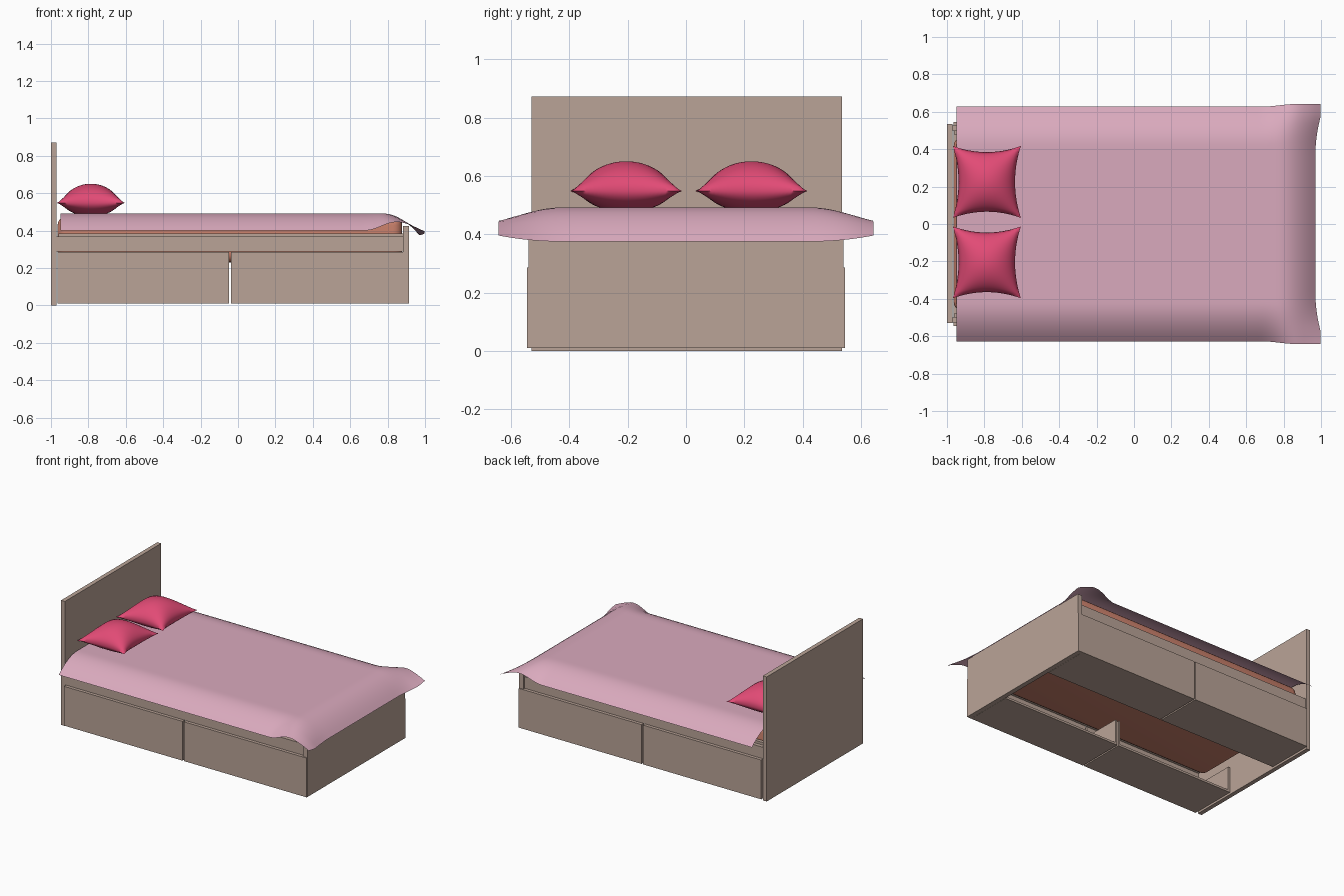
import bpy, bmesh

if "Cube" in bpy.data.objects:
    bpy.data.objects.remove(bpy.data.objects["Cube"])


def material(name, rgb):
    m = bpy.data.materials.new(name)
    m.diffuse_color = (*rgb, 1)
    m.use_nodes = True
    m.node_tree.nodes["Principled BSDF"].inputs["Base Color"].default_value = m.diffuse_color
    return m


WOOD = material("wood", (0.49, 0.37, 0.31))
PINK = material("pink_cloth", (0.70, 0.40, 0.51))
RED = material("pillow_cloth", (0.76, 0.07, 0.18))
CORAL = material("mattress_cloth", (0.60, 0.22, 0.15))


def add(name, bm, mat, smooth=None):
    bmesh.ops.recalc_face_normals(bm, faces=bm.faces)
    me = bpy.data.meshes.new(name)
    bm.to_mesh(me)
    bm.free()
    me.materials.append(mat)
    ob = bpy.data.objects.new(name, me)
    bpy.context.collection.objects.link(ob)
    if smooth:
        me.shade_smooth()
        me.set_sharp_from_angle(angle=smooth)
    return ob


def box(name, x, y, z, mat=WOOD, smooth=None, round_edges=0):
    bm = bmesh.new()
    bmesh.ops.create_cube(bm, size=1)
    for v in bm.verts:
        v.co = [(r[0] + r[1]) / 2 + c * (r[1] - r[0]) for c, r in zip(v.co, (x, y, z))]
    if round_edges:
        bmesh.ops.bevel(bm, geom=bm.edges[:], offset=round_edges, segments=5,
                        profile=0.5, affect='EDGES')
    return add(name, bm, mat, smooth)


def sheet(bm, nu, nv, f):
    """Grid surface from f(u, v), with u and v in -1..1."""
    g = [[bm.verts.new(f(2 * i / nu - 1, 2 * j / nv - 1)) for j in range(nv + 1)]
         for i in range(nu + 1)]
    for i in range(nu):
        for j in range(nv):
            bm.faces.new((g[i][j], g[i + 1][j], g[i + 1][j + 1], g[i][j + 1]))


def ramp(t, a, b):
    return min(max((t - a) / (b - a), 0), 1) ** 2


# End boards
box("headboard", (-1.0, -0.97), (-0.53, 0.535), (0, 0.872))
box("footboard", (0.882, 0.915), (-0.54, 0.54), (0.01, 0.425))

# Side rails and open-backed drawers, same on both sides
for side, s in (("front", -1), ("back", 1)):
    def span(a, b):
        return tuple(sorted((s * a, s * b)))
    box(side + "_rail", (-0.97, 0.882), span(0.50, 0.527), (0.287, 0.367))
    box(side + "_inner_rail", (-0.96, 0.882), span(0.475, 0.50), (0.287, 0.385))
    for label, x0, x1 in (("head", -0.965, -0.048), ("foot", -0.038, 0.914)):
        n = f"{side}_{label}_drawer"
        inner = min(x1, 0.881)
        box(n + "_front", (x0, x1), span(0.52, 0.546), (0.01, 0.285))
        box(n + "_bottom", (x0, inner), span(0.21, 0.52), (0.01, 0.025))
        box(n + "_side_a", (x0, x0 + 0.015), span(0.21, 0.52), (0.025, 0.19))
        box(n + "_side_b", (inner - 0.015, inner), span(0.21, 0.52), (0.025, 0.19))

# Mattress
box("mattress", (-0.965, 0.878), (-0.465, 0.465), (0.23, 0.478), CORAL, 0.6, 0.05)


# Blanket draped over the sides and the foot, flared at the corners
def drape(u, v):
    x = 0.01 + 0.96 * u
    y = 0.627 * v
    fy = ramp(abs(y), 0.42, 0.627)
    fx = ramp(x, 0.77, 0.97)
    lift = min(max((x - 0.68) / 0.2, 0), 1)
    lift = lift * lift * (3 - 2 * lift)
    z = 0.492 - 0.092 * fy * (1 - 0.65 * lift) - 0.117 * fx * (1 - 0.45 * fy)
    corner = ramp(abs(y), 0.36, 0.56)
    return (x + 0.028 * fx * corner, y * (1 + 0.025 * lift), z)


bm = bmesh.new()
sheet(bm, 80, 50, drape)
add("blanket", bm, PINK, 0.8)

# Pillows with pulled-out corners
for name, cy in (("front_pillow", -0.205), ("back_pillow", 0.225)):
    bm = bmesh.new()
    for h in (0.102, -0.072):
        def puff(u, v):
            f = max((1 - u * u) * (1 - v * v), 0) ** 0.6
            return (-0.787 + 0.182 * u * (1 - 0.17 * (1 - v * v)),
                    cy + 0.192 * v * (1 - 0.17 * (1 - u * u)),
                    0.548 + h * f)
        sheet(bm, 28, 28, puff)
    bmesh.ops.remove_doubles(bm, verts=bm.verts, dist=0.0005)
    add(name, bm, RED, 1.2)
